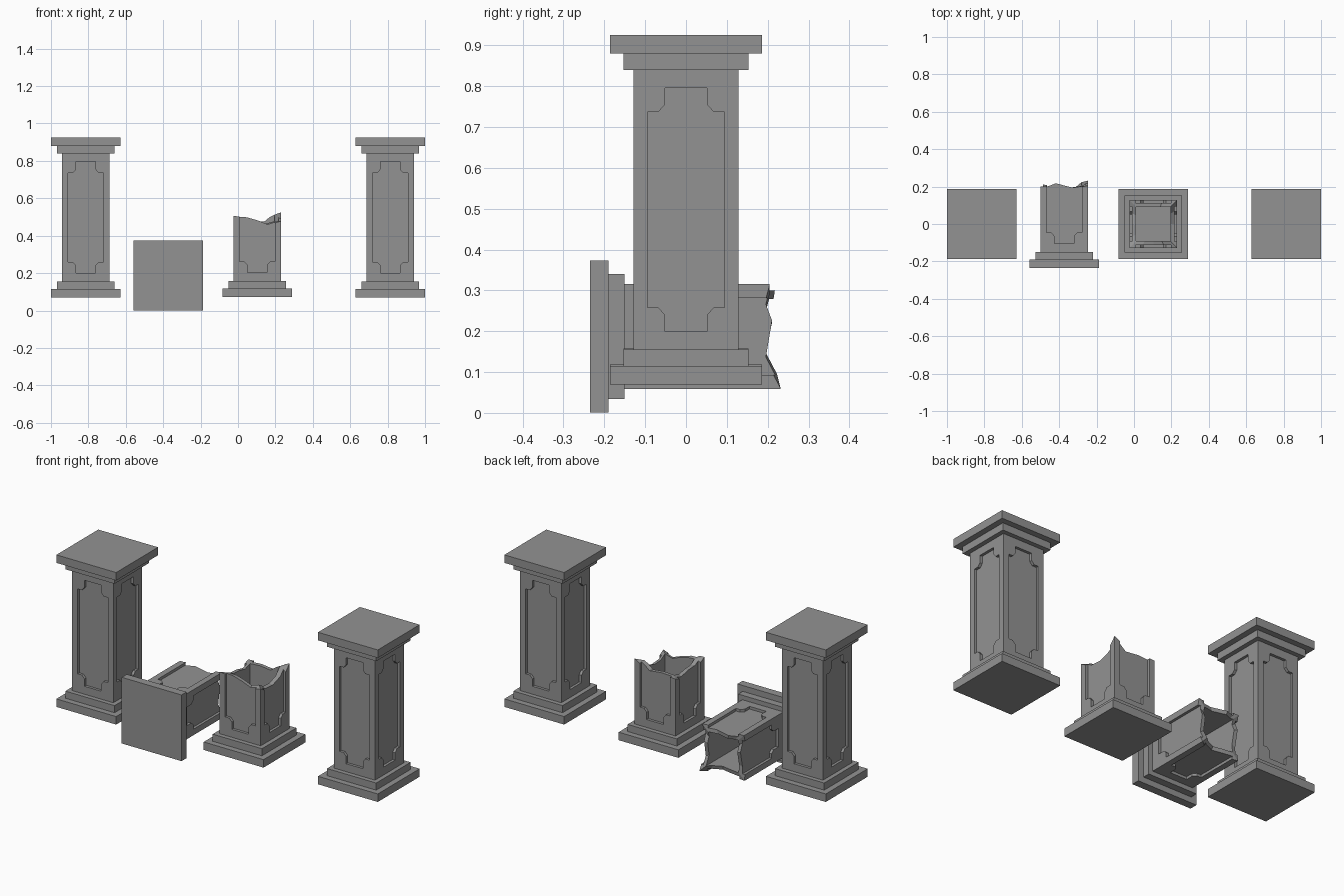
import bpy, bmesh, math
from mathutils import Matrix, Vector

cube = bpy.data.objects.get("Cube")
if cube:
    bpy.data.objects.remove(cube, do_unlink=True)

stone = bpy.data.materials.new("grey stone")
stone.use_nodes = True
colour = (0.29, 0.29, 0.29, 1)
stone.diffuse_color = colour
stone.node_tree.nodes["Principled BSDF"].inputs["Base Color"].default_value = colour
stone.node_tree.nodes["Principled BSDF"].inputs["Roughness"].default_value = 0.9

SHAFT = 0.128      # half width of the shaft
HOLLOW = 0.092     # half width of the hollow inside broken shafts
RECESS = 0.015     # depth of the panels
STEP, PLINTH = 0.153, 0.186
HEIGHT = 0.855


def finish(name, bm):
    bmesh.ops.recalc_face_normals(bm, faces=bm.faces)
    mesh = bpy.data.meshes.new(name)
    bm.to_mesh(mesh)
    bm.free()
    obj = bpy.data.objects.new(name, mesh)
    bpy.context.collection.objects.link(obj)
    mesh.materials.append(stone)
    return obj


def block(name, half, low, high):
    bm = bmesh.new()
    place = Matrix.Translation((0, 0, (low + high) / 2)) @ Matrix.Diagonal((2 * half, 2 * half, high - low, 1))
    bmesh.ops.create_cube(bm, size=1, matrix=place)
    return finish(name, bm)


def panel_cutter(turn):
    # Notched-corner panel outline, mirrored into all four quarters
    corner = [(0.094, 0.239), (0.068, 0.239), (0.052, 0.257), (0.052, 0.298)]
    right = [(x, -z) for x, z in reversed(corner)] + corner
    outline = right + [(-x, z) for x, z in reversed(right)]
    bm = bmesh.new()
    face = bm.faces.new([bm.verts.new((x, RECESS - SHAFT, z + HEIGHT / 2)) for x, z in outline])
    out = bmesh.ops.extrude_face_region(bm, geom=[face])["geom"]
    bmesh.ops.translate(bm, vec=(0, -0.1, 0), verts=[v for v in out if isinstance(v, bmesh.types.BMVert)])
    bm.transform(Matrix.Rotation(turn, 4, "Z"))
    return finish("panel_cutter", bm)


def break_cutter(rim):
    # Everything above a jagged rim, given as points around the shaft
    centre = Vector((0, 0, sum(p[2] for p in rim) / len(rim)))
    bm = bmesh.new()
    low = [bm.verts.new(centre + 1.6 * (Vector((p[0] * SHAFT, p[1] * SHAFT, p[2])) - centre)) for p in rim]
    high = [bm.verts.new((v.co.x, v.co.y, 1.2)) for v in low]
    middle = bm.verts.new(centre)
    bm.faces.new(high)
    for i in range(len(rim)):
        j = (i + 1) % len(rim)
        bm.faces.new((low[i], low[j], middle))
        bm.faces.new((low[i], low[j], high[j], high[i]))
    return finish("break_cutter", bm)


def carve(obj, cutters):
    for cutter in cutters:
        cutter.hide_render = True
        mod = obj.modifiers.new("cut", "BOOLEAN")
        mod.operation, mod.solver, mod.object = "DIFFERENCE", "EXACT", cutter
    graph = bpy.context.evaluated_depsgraph_get()
    mesh = bpy.data.meshes.new_from_object(obj.evaluated_get(graph))
    obj.modifiers.clear()
    obj.data = mesh
    for cutter in cutters:
        bpy.data.objects.remove(cutter, do_unlink=True)


def pillar(name, place, rim=None):
    parts = [block(name + "_plinth", PLINTH, 0, 0.045),
             block(name + "_base_step", STEP, 0.045, 0.085)]
    shaft = block(name + "_shaft", SHAFT, 0.085, 0.77)
    cutters = [panel_cutter(i * math.pi / 2) for i in range(4)]
    if rim:
        cutters += [block("hollow_cutter", HOLLOW, 0.09, 1), break_cutter(rim)]
    else:
        parts += [block(name + "_neck_step", STEP, 0.77, 0.81),
                  block(name + "_cap", PLINTH, 0.81, HEIGHT)]
    carve(shaft, cutters)
    for part in parts + [shaft]:
        part.data.transform(place)


# Whole pillars at both ends
for side, x in (("left", 0.814), ("right", -0.814)):
    pillar(side + "_pillar", Matrix.Translation((x, 0, 0.07)))

# Broken stump, standing
stump_rim = [(-1, -1, 0.432), (-0.5, -1, 0.428), (0, -1, 0.41), (0.5, -1, 0.385),
             (1, -1, 0.405), (1, -0.6, 0.375), (1, 0, 0.37), (1, 0.6, 0.395),
             (1, 1, 0.452), (0.7, 1, 0.432), (0.4, 1, 0.4), (-0.3, 1, 0.41),
             (-1, 1, 0.405), (-1, 0.5, 0.385), (-1, 0, 0.4), (-1, -0.6, 0.405)]
pillar("standing_stump", Matrix.Translation((0.103, 0, 0.073)), stump_rim)

# Broken stump, lying on its side with the break to the back
fallen_rim = [(-1, -1, 0.435), (-0.8, -1, 0.435), (-0.4, -1, 0.455), (0.4, -1, 0.428),
              (1, -1, 0.44), (1, -0.7, 0.43), (1, -0.35, 0.447), (1, 0.45, 0.43),
              (1, 1, 0.467), (0.7, 1, 0.435), (0.2, 1, 0.405), (-0.4, 1, 0.42),
              (-1, 1, 0.43), (-1, 0.5, 0.425), (-1, -0.3, 0.447), (-1, -0.7, 0.425)]
lying = Matrix.Translation((-0.373, -0.235, 0.187)) @ Matrix.Rotation(-math.pi / 2, 4, "X")
pillar("fallen_stump", lying, fallen_rim)
